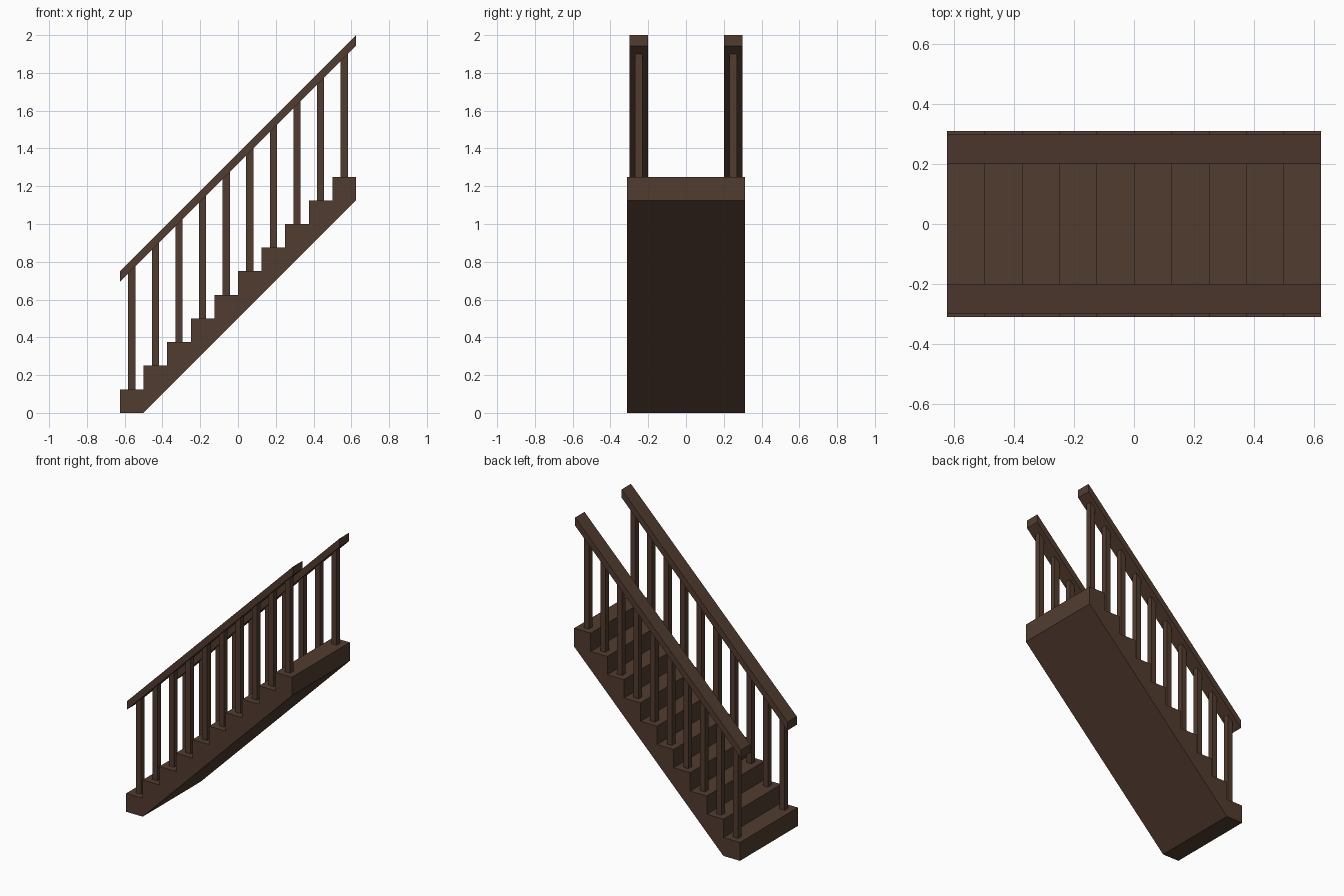
import bpy, bmesh

if "Cube" in bpy.data.objects:
    bpy.data.objects.remove(bpy.data.objects["Cube"])

STEPS = 10
S = 0.125            # tread depth and riser height
X0 = -0.625          # front of the first step
HALF = 0.3115        # half width of the flight
RAIL_Y = 0.25        # rail centre line
RAIL_T = 0.057       # vertical thickness of the rail

wood = bpy.data.materials.new("dark_brown_wood")
wood.diffuse_color = (0.083, 0.0455, 0.029, 1)
wood.use_nodes = True
wood.node_tree.nodes["Principled BSDF"].inputs["Base Color"].default_value = wood.diffuse_color


def extrude_profile(name, pts, y0, y1):
    """Extrude an x-z outline along y into a flat-shaded solid."""
    bm = bmesh.new()
    face = bm.faces.new([bm.verts.new((x, y0, z)) for x, z in pts])
    out = bmesh.ops.extrude_face_region(bm, geom=[face])
    verts = [g for g in out["geom"] if isinstance(g, bmesh.types.BMVert)]
    bmesh.ops.translate(bm, verts=verts, vec=(0, y1 - y0, 0))
    bmesh.ops.recalc_face_normals(bm, faces=bm.faces)
    me = bpy.data.meshes.new(name)
    bm.to_mesh(me)
    bm.free()
    me.materials.append(wood)
    ob = bpy.data.objects.new(name, me)
    bpy.context.collection.objects.link(ob)
    return ob


# Stair flight: stepped top, sloping underside
outline = [(X0, 0)]
for i in range(STEPS):
    outline += [(X0 + i * S, (i + 1) * S), (X0 + (i + 1) * S, (i + 1) * S)]
outline += [(-X0, STEPS * S - S), (X0 + S, 0)]
extrude_profile("stair_flight", outline, -HALF, HALF)


def rail_top(x):
    return 0.75 + (x - X0)


for side, label in ((-1, "front"), (1, "back")):
    yc = side * RAIL_Y
    # Sloping handrail with plumb-cut ends
    extrude_profile(label + "_handrail",
                    [(X0, rail_top(X0) - RAIL_T), (-X0, rail_top(-X0) - RAIL_T),
                     (-X0, rail_top(-X0)), (X0, rail_top(X0))],
                    yc - 0.05, yc + 0.05)
    # One square baluster per step, cut to the rail slope
    for i in range(STEPS):
        xc = X0 + (i + 0.5) * S
        a, b = xc - 0.019, xc + 0.019
        z = (i + 1) * S
        extrude_profile(f"{label}_baluster_{i + 1}",
                        [(a, z), (b, z), (b, rail_top(b) - RAIL_T),
                         (a, rail_top(a) - RAIL_T)],
                        yc - 0.019, yc + 0.019)
